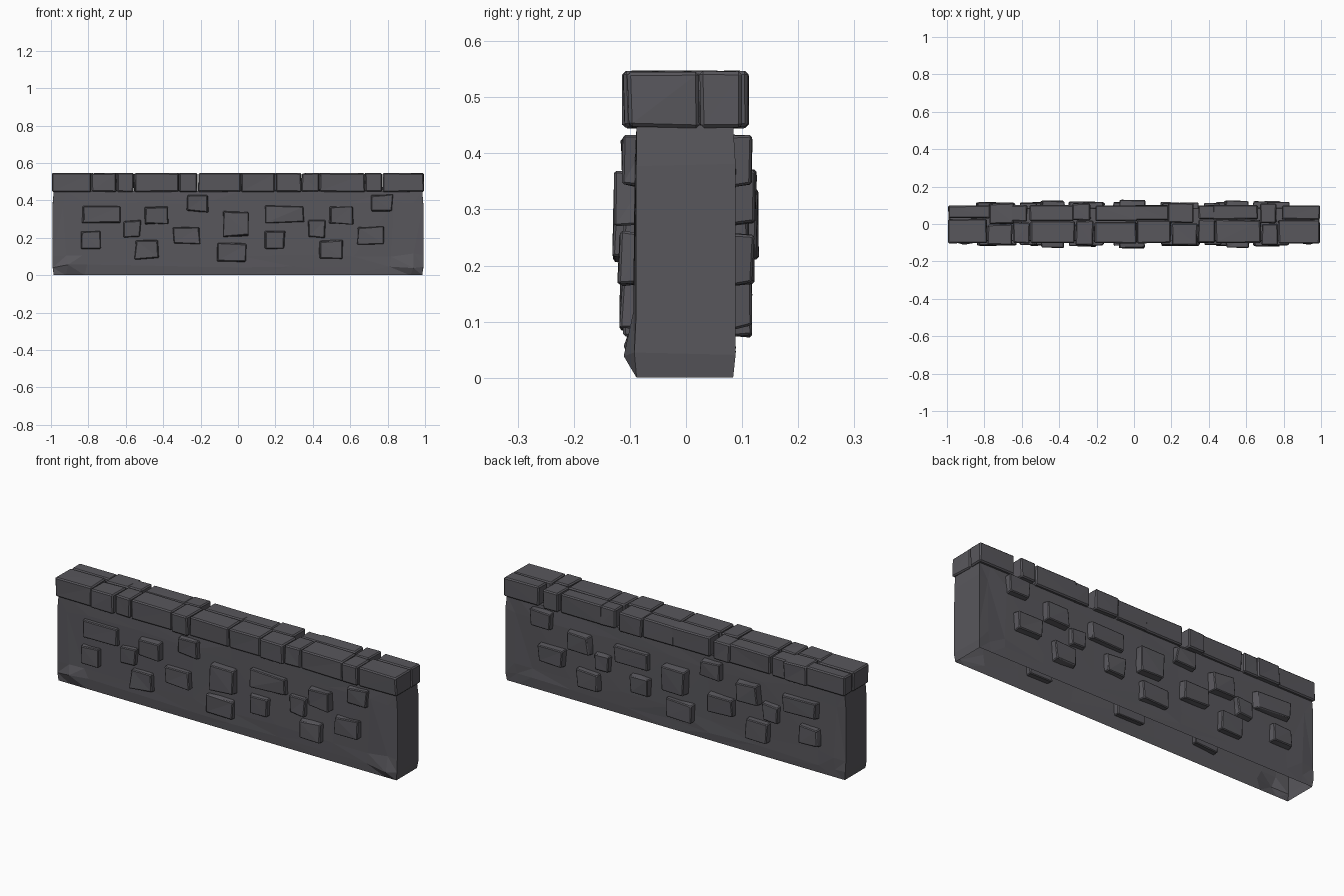
import bpy, bmesh, random
from mathutils import Vector

if "Cube" in bpy.data.objects:
    bpy.data.objects.remove(bpy.data.objects["Cube"])

random.seed(4)
stone_mat = bpy.data.materials.new("dark grey stone")
stone_mat.diffuse_color = (0.098, 0.095, 0.107, 1)
stone_mat.use_nodes = True
stone_mat.node_tree.nodes["Principled BSDF"].inputs["Base Color"].default_value = stone_mat.diffuse_color


def jit(a):
    return random.uniform(-a, a)


def finish(bm, name):
    me = bpy.data.meshes.new(name)
    bm.to_mesh(me)
    bm.free()
    me.materials.append(stone_mat)
    ob = bpy.data.objects.new(name, me)
    bpy.context.collection.objects.link(ob)
    return ob


def box(bm, lo, hi):
    """Hexahedron; returns its eight vertices, x slowest and z fastest."""
    v = [bm.verts.new((x, y, z)) for x in (lo[0], hi[0])
         for y in (lo[1], hi[1]) for z in (lo[2], hi[2])]
    for f in ((0, 1, 3, 2), (4, 6, 7, 5), (0, 4, 5, 1),
              (2, 3, 7, 6), (0, 2, 6, 4), (1, 5, 7, 3)):
        bm.faces.new([v[i] for i in f])
    return v


# Wall core: hollow slab, open underneath, with chipped bulging lower corners
bm = bmesh.new()
xs = [-0.985, -0.92, -0.82, -0.5, -0.2, 0.02, 0.3, 0.6, 0.82, 0.92, 0.985]
zs = [0, 0.05, 0.11, 0.38, 0.45]
sides = []
for side, y0 in ((-1, -0.088), (1, 0.084)):
    grid = []
    for i, x in enumerate(xs):
        col = []
        for j, z in enumerate(zs):
            y, px, pz = y0, x, z
            inner_x = 0 < i < len(xs) - 1
            if 0 < j < 4:
                y += side * random.uniform(0, 0.005)
                px += jit(0.02) if inner_x else 0.006 * (1 if x > 0 else -1)
                pz += jit(0.012)
                if side < 0 and j == 1 and i in (1, 9):
                    y = -0.111
                if side < 0 and j == 2 and i in (1, 9):
                    y = -0.094
            col.append(bm.verts.new((px, y, pz)))
        grid.append(col)
    sides.append(grid)
    for a, b in zip(grid, grid[1:]):
        for j in range(4):
            f = [a[j], b[j], b[j + 1], a[j + 1]]
            bm.faces.new(f if side < 0 else f[::-1])
front, back = sides
for i in (0, -1):
    for j in range(4):
        f = [front[i][j], back[i][j], back[i][j + 1], front[i][j + 1]]
        bm.faces.new(f if i else f[::-1])
for i in range(len(xs) - 1):
    bm.faces.new([front[i][-1], front[i + 1][-1], back[i + 1][-1], back[i][-1]])
bmesh.ops.triangulate(bm, faces=bm.faces[:])
finish(bm, "wall_core")

# Raised stones on both faces: x0, x1, z0, z1, outer y; pattern repeats once
pattern = [(-0.84, -0.63, 0.28, 0.37, 0.114), (-0.845, -0.73, 0.14, 0.237, 0.116),
           (-0.615, -0.52, 0.20, 0.295, 0.113), (-0.50, -0.37, 0.27, 0.37, 0.125),
           (-0.555, -0.42, 0.085, 0.187, 0.115), (-0.35, -0.20, 0.165, 0.26, 0.119),
           (-0.275, -0.155, 0.337, 0.43, 0.115)]
stones = pattern + [(a + 0.985, b + 0.985, c, d, y) for a, b, c, d, y in pattern]
stones += [(-0.08, 0.06, 0.207, 0.34, 0.128), (-0.115, 0.045, 0.073, 0.172, 0.114)]
for side, name in ((-1, "front_stones"), (1, "back_stones")):
    bm = bmesh.new()
    for x0, x1, z0, z1, y in stones:
        v = box(bm, (x0, -y, z0), (x1, -0.062, z1))
        mid = Vector(((x0 + x1) / 2, 0, (z0 + z1) / 2))
        for p in v:                       # worn, slightly tapered outer face
            p.co.x += jit(0.007)
            p.co.z += jit(0.006)
            if p.co.y < -0.08:
                t = random.uniform(0.03, 0.13)
                p.co.x += (mid.x - p.co.x) * t
                p.co.z += (mid.z - p.co.z) * t
                p.co.y += jit(0.004)
    bmesh.ops.bevel(bm, geom=bm.edges[:], offset=0.004, segments=1, affect='EDGES')
    bmesh.ops.triangulate(bm, faces=bm.faces[:])
    if side > 0:
        for p in bm.verts:
            p.co.y *= -1
        bmesh.ops.reverse_faces(bm, faces=bm.faces[:])
    finish(bm, name)

# Coping: a course of worn blocks, most split lengthwise into two
joints = [-0.995, -0.785, -0.65, -0.555, -0.315, -0.215, 0.015,
          0.20, 0.34, 0.435, 0.68, 0.77, 0.995]
bm = bmesh.new()
for k, (a, b) in enumerate(zip(joints, joints[1:])):
    shift = jit(0.02)
    s = 0.014 + jit(0.015)
    out = 0.112 if k in (1, 4, 7, 10) else 0.102
    for y0, y1, dx in ((-out, s - 0.002, 0), (s + 0.002, out - 0.002, shift)):
        xa = a + (dx if k else 0) + 0.002
        xb = b + (dx if k < 11 else 0) - 0.002
        v = box(bm, (xa, y0, 0.446), (xb, y1, 0.546))
        for p in v:
            p.co += Vector((jit(0.003), jit(0.003), jit(0.002)))
bmesh.ops.bevel(bm, geom=bm.edges[:], offset=0.006, segments=1, affect='EDGES')
bmesh.ops.triangulate(bm, faces=bm.faces[:])
finish(bm, "coping_blocks")
